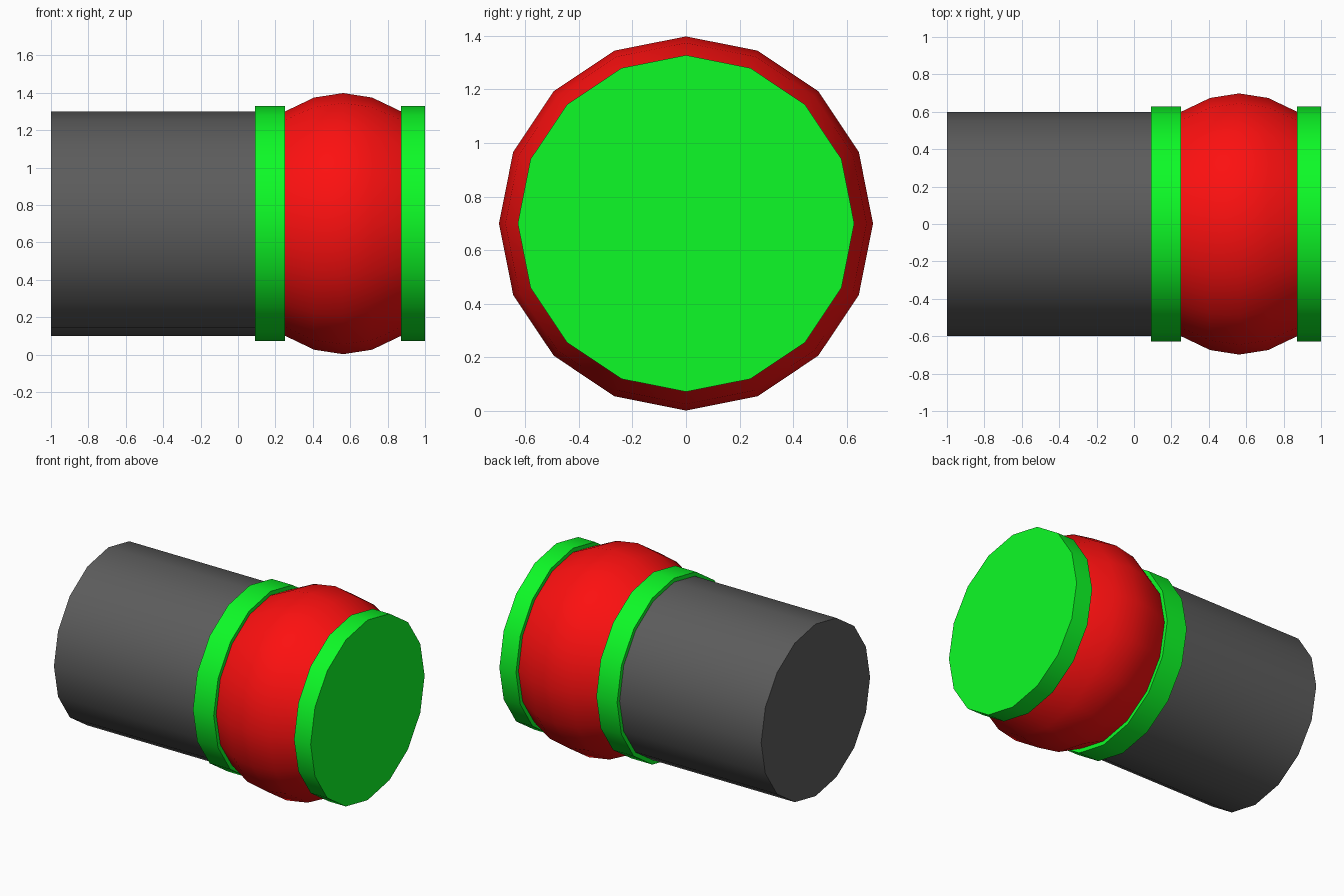
import bpy, bmesh
from math import cos, sin, pi, radians

if "Cube" in bpy.data.objects:
    bpy.data.objects.remove(bpy.data.objects["Cube"])

SIDES, AXIS_Z = 16, 0.70


def material(name, rgb):
    m = bpy.data.materials.new(name)
    m.diffuse_color = (*rgb, 1)
    m.use_nodes = True
    m.node_tree.nodes["Principled BSDF"].inputs["Base Color"].default_value = m.diffuse_color
    return m


def lathe(name, profile, mat):
    """Closed solid of revolution about the x axis from (x, radius) points."""
    bm = bmesh.new()
    rings = [[bm.verts.new((x, r * cos(2 * pi * i / SIDES),
                            AXIS_Z + r * sin(2 * pi * i / SIDES)))
              for i in range(SIDES)] for x, r in profile]
    for a, b in zip(rings, rings[1:]):
        for i in range(SIDES):
            j = (i + 1) % SIDES
            bm.faces.new((a[i], a[j], b[j], b[i]))
    bm.faces.new(rings[0])
    bm.faces.new(rings[-1])
    bmesh.ops.recalc_face_normals(bm, faces=bm.faces)
    mesh = bpy.data.meshes.new(name)
    bm.to_mesh(mesh)
    bm.free()
    mesh.materials.append(mat)
    ob = bpy.data.objects.new(name, mesh)
    bpy.context.collection.objects.link(ob)
    bpy.ops.object.select_all(action='DESELECT')
    ob.select_set(True)
    bpy.context.view_layer.objects.active = ob
    bpy.ops.object.shade_smooth_by_angle(angle=radians(30))
    return ob


grey = material("dark_grey", (0.107, 0.107, 0.107))
green = material("green", (0.004, 0.96, 0.02))
red = material("red", (0.98, 0.005, 0.005))

# Main cylinder, tucked into the inner collar
lathe("body", [(-1, 0.6), (0.17, 0.6)], grey)

# Collars either side of the bulge
lathe("inner_collar", [(0.092, 0.628), (0.252, 0.628)], green)
lathe("end_collar", [(0.872, 0.628), (1.0, 0.628)], green)

# Barrel-shaped bulge
lathe("bulge", [(0.252, 0.6), (0.407, 0.674), (0.562, 0.698),
                (0.717, 0.674), (0.872, 0.6)], red)
